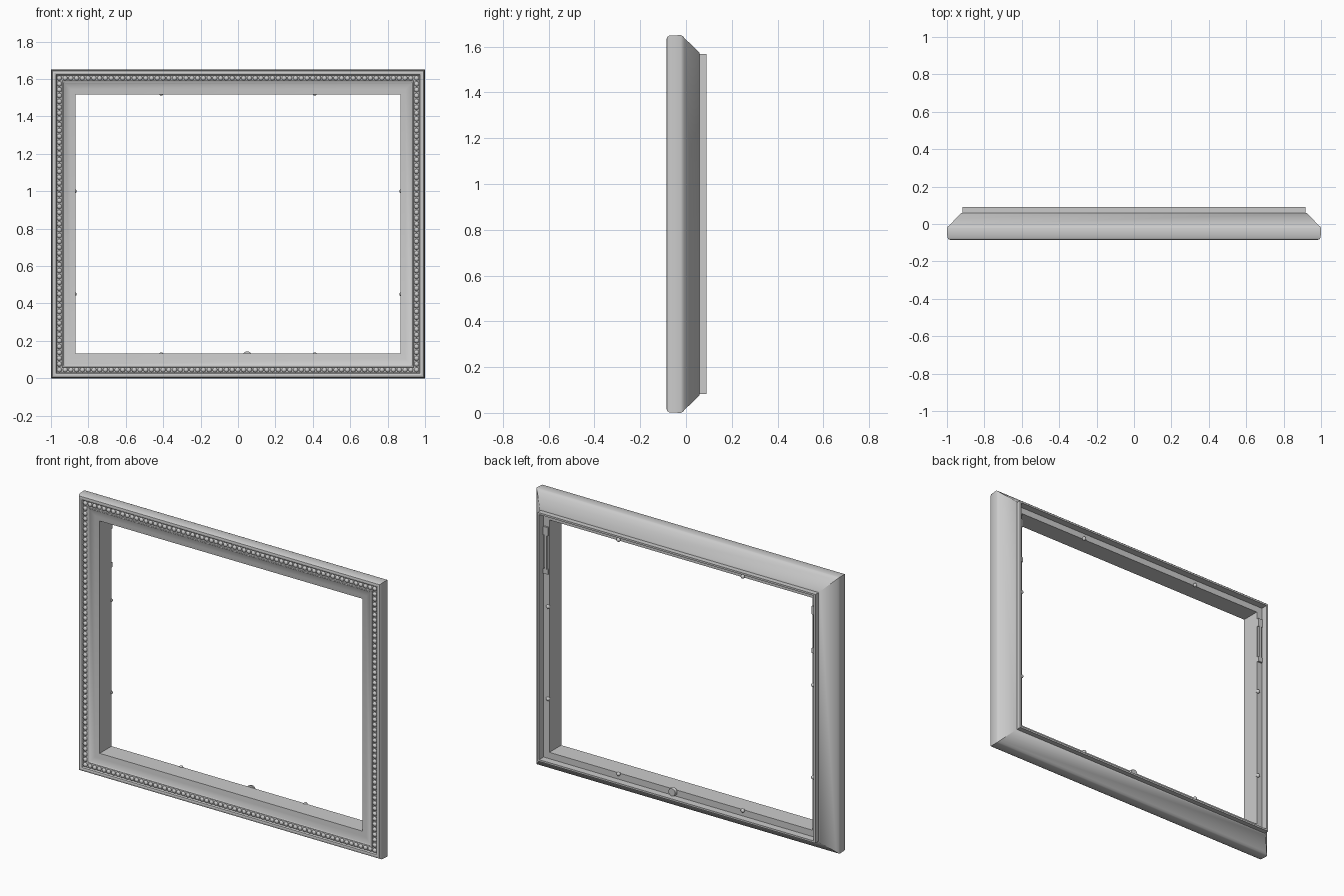
import bpy, bmesh
from mathutils import Matrix, Vector

if "Cube" in bpy.data.objects:
    bpy.data.objects.remove(bpy.data.objects["Cube"])

W, H = 1.0, 1.65          # half width, full height


def finish(bm, name, angle=0.6):
    bmesh.ops.recalc_face_normals(bm, faces=bm.faces)
    me = bpy.data.meshes.new(name)
    bm.to_mesh(me)
    bm.free()
    ob = bpy.data.objects.new(name, me)
    bpy.context.collection.objects.link(ob)
    bpy.context.view_layer.objects.active = ob
    ob.select_set(True)
    bpy.ops.object.shade_smooth_by_angle(angle=angle)
    ob.select_set(False)
    return ob


def mitred_frame(name, profile):
    """Sweep a closed (inset, y) profile round the rectangle with mitred corners."""
    bm = bmesh.new()
    rings = []
    for sx, top in ((-1, 0), (1, 0), (1, 1), (-1, 1)):
        rings.append([bm.verts.new((sx * (W - d), y, H - d if top else d))
                      for d, y in profile])
    n = len(profile)
    for i in range(4):
        a, b = rings[i], rings[(i + 1) % 4]
        for j in range(n):
            k = (j + 1) % n
            bm.faces.new((a[j], b[j], b[k], a[k]))
    return finish(bm, name)


# moulding: rounded rim, bead channel, sloping inner band, rabbet, lip, back chamfer
mitred_frame("frame_moulding", [
    (0.000, -0.022), (0.002, -0.072), (0.008, -0.082), (0.018, -0.085),
    (0.027, -0.082), (0.032, -0.074), (0.058, -0.074), (0.061, -0.080),
    (0.068, -0.080), (0.074, -0.075), (0.105, -0.069), (0.132, -0.064),
    (0.132, 0.048), (0.094, 0.048), (0.094, 0.090), (0.083, 0.090),
    (0.083, 0.060), (0.074, 0.057), (0.014, -0.006), (0.004, -0.014)])

# row of small beads in the channel
bm = bmesh.new()
inset = 0.045


def bead_row(start, end):
    start, end = Vector(start), Vector(end)
    n = round((end - start).length / 0.031)
    for i in range(n):
        p = start.lerp(end, i / n)
        bmesh.ops.create_icosphere(
            bm, subdivisions=2, radius=0.0135,
            matrix=Matrix.Translation(p) @ Matrix.Diagonal((1, 0.8, 1, 1)))


corners = [(-W + inset, -0.074, inset), (W - inset, -0.074, inset),
           (W - inset, -0.074, H - inset), (-W + inset, -0.074, H - inset)]
for i in range(4):
    bead_row(corners[i], corners[(i + 1) % 4])
finish(bm, "bead_trim", 3.0)

# retaining button in the rabbet at the bottom
bm = bmesh.new()
bmesh.ops.create_cone(bm, cap_ends=True, segments=20, radius1=0.026, radius2=0.022,
                      depth=0.016,
                      matrix=Matrix.Translation((0.05, 0.055, 0.118))
                      @ Matrix.Rotation(-1.5708, 4, 'X'))
finish(bm, "bottom_button")

# small pins and hanging plates in the rabbet
bm = bmesh.new()
pins = [(x, z) for x in (-0.41, 0.41) for z in (0.127, H - 0.127)]
pins += [(s * (W - 0.125), z) for s in (-1, 1) for z in (0.45, 1.0)]
for x, z in pins:
    bmesh.ops.create_icosphere(bm, subdivisions=2, radius=0.012,
                               matrix=Matrix.Translation((x, 0.05, z)))
for s in (-1, 1):
    for z, h in ((1.33, 0.26), (1.45, 0.05), (1.21, 0.03)):
        bmesh.ops.create_cube(bm, size=1, matrix=Matrix.Translation((s * 0.886, 0.052, z))
                              @ Matrix.Diagonal((0.016 if h > 0.1 else 0.03, 0.014, h, 1)))
finish(bm, "rabbet_hardware")
